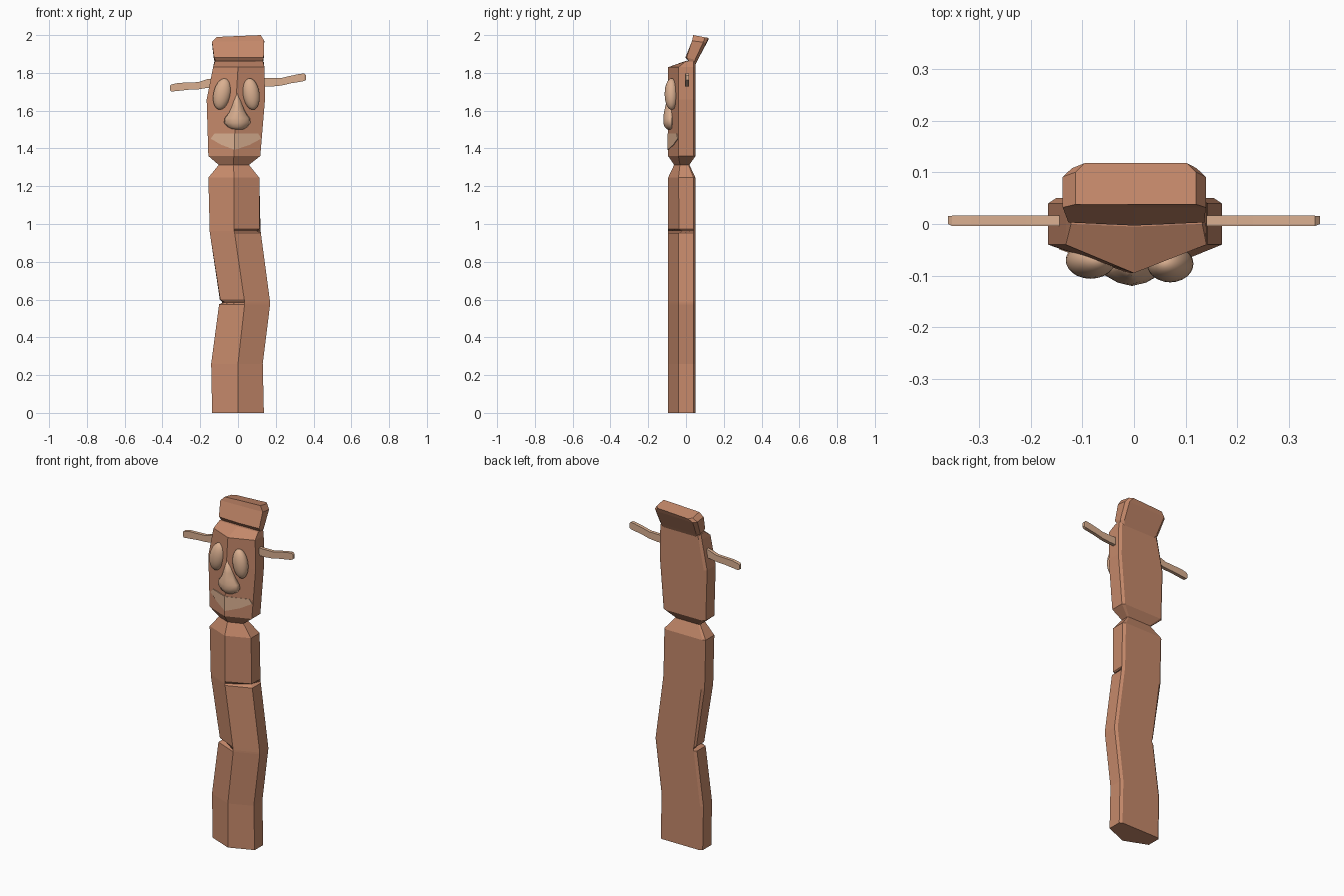
import bpy, bmesh, math
from mathutils import Matrix

if "Cube" in bpy.data.objects:
    bpy.data.objects.remove(bpy.data.objects["Cube"])


def material(name, rgb):
    m = bpy.data.materials.new(name)
    m.diffuse_color = (*rgb, 1)
    m.use_nodes = True
    m.node_tree.nodes["Principled BSDF"].inputs["Base Color"].default_value = m.diffuse_color
    return m


wood = material("brown_wood", (0.56, 0.25, 0.145))
tan = material("light_tan", (0.70, 0.43, 0.28))


def finish(bm, name, mat, smooth=False):
    bmesh.ops.recalc_face_normals(bm, faces=bm.faces)
    me = bpy.data.meshes.new(name)
    bm.to_mesh(me)
    bm.free()
    me.materials.append(mat)
    for p in me.polygons:
        p.use_smooth = smooth
    ob = bpy.data.objects.new(name, me)
    bpy.context.collection.objects.link(ob)
    return ob


def loft(name, rings, mat, smooth=False):
    """Skin a list of equal-length closed rings and cap both ends."""
    bm = bmesh.new()
    vs = [[bm.verts.new(p) for p in r] for r in rings]
    n = len(rings[0])
    for a, b in zip(vs, vs[1:]):
        for i in range(n):
            j = (i + 1) % n
            bm.faces.new((a[i], a[j], b[j], b[i]))
    bm.faces.new(vs[0])
    bm.faces.new(vs[-1])
    return finish(bm, name, mat, smooth)


def post_ring(z, xl, xm, xr, s=1, nl=0, nr=0):
    """Keel-fronted post section; nl / nr push the left / right corner in."""
    def y(v):
        return -0.022 + (v + 0.022) * s
    c = 0.015 * s
    return [(xm, y(-0.095), z), (xr - nr, y(-0.04) + nr, z), (xr, y(0.04), z),
            (xr - c, y(0.05), z), (xl + c, y(0.05), z),
            (xl + nl * 0.7, y(0.04), z), (xl + nl, y(-0.04) + nl * 0.6, z)]


# Crooked post, with two chopped notches, neck and head
stations = [
    (0, -0.137, 0, 0.137), (0.26, -0.142, 0, 0.131),
    (0.575, -0.1, 0.035, 0.17), (0.585, -0.098, 0.035, 0.17, 1, 0.028),
    (0.60, -0.102, 0.033, 0.168, 1, 0.008),
    (0.952, -0.149, -0.018, 0.121), (0.962, -0.15, -0.02, 0.12, 1, 0, 0.024),
    (0.974, -0.15, -0.02, 0.119, 1, 0, 0.004),
    (1.245, -0.157, -0.02, 0.113), (1.313, -0.102, -0.025, 0.058, 0.56),
    (1.36, -0.157, -0.022, 0.118), (1.66, -0.166, -0.01, 0.143),
    (1.83, -0.132, 0, 0.14)]
rings = [post_ring(*s) for s in stations]
# sloping top of the head, up to the foot of the crest
rings.append([(0, -0.005, 1.862), (0.132, 0.0, 1.862), (0.136, 0.04, 1.86),
              (0.122, 0.05, 1.86), (-0.112, 0.05, 1.86),
              (-0.126, 0.04, 1.86), (-0.122, 0.0, 1.862)])
loft("post_and_head", rings, wood)


# Crest leaning back above the head
def crest_ring(xl, xr, yf, zf, yb, zb, dz=0.0, ridge=0.0):
    def at(x, t):
        return (x, yf + (yb - yf) * t, zf + (zb - zf) * t + (dz if x > 0 else 0))
    c = 0.018
    return [(0, yf - ridge, zf + dz / 2), at(xr, 0), at(xr, 0.78),
            at(xr - c, 1), at(xl + c, 1), at(xl, 0.78), at(xl, 0)]


loft("crest", [
    crest_ring(-0.115, 0.128, 0.018, 1.855, 0.05, 1.845),
    crest_ring(-0.127, 0.136, 0.003, 1.882, 0.06, 1.865, 0, 0.006),
    crest_ring(-0.138, 0.139, 0.032, 1.965, 0.108, 1.955, 0.005),
    crest_ring(-0.113, 0.12, 0.038, 1.99, 0.118, 1.975, 0.01)], wood)


# Bulging eyes
def eye(name, x, rx, y, tilt):
    bm = bmesh.new()
    m = (Matrix.Translation((x, y, 1.688)) @ Matrix.Rotation(tilt, 4, 'Y')
         @ Matrix.Diagonal((rx, 0.036, 0.084, 1)))
    bmesh.ops.create_uvsphere(bm, u_segments=24, v_segments=14, radius=1, matrix=m)
    finish(bm, name, tan, True)


eye("left_eye", -0.084, 0.046, -0.07, math.radians(12))
eye("right_eye", 0.07, 0.044, -0.077, math.radians(-8))


# Nose: slim bridge flaring to broad nostrils
def nose_ring(z, w, yf, cx):
    pts = [(-1, 0), (-0.85, 0.45), (-0.4, 0.85), (0, 1), (0.4, 0.85),
           (0.85, 0.45), (1, 0), (0, -0.3)]
    return [(cx + w * a, -0.075 + (yf + 0.075) * b, z) for a, b in pts]


nose = loft("nose", [nose_ring(*r) for r in [
    (1.50, 0.03, -0.098, -0.002), (1.513, 0.052, -0.113, -0.003),
    (1.535, 0.07, -0.12, -0.004), (1.56, 0.067, -0.12, -0.004),
    (1.59, 0.045, -0.117, -0.004), (1.625, 0.031, -0.109, -0.004),
    (1.69, 0.009, -0.095, -0.006)]], tan, True)

# Mouth: thin painted plate folded over the ridge of the face
xm, zt = -0.018, 1.478


def face_y(x):
    t = (x - xm) / (0.145 if x > xm else -0.142)
    return -0.095 + 0.055 * t


bm = bmesh.new()
for outline in ([(xm, zt), (-0.125, zt), (-0.145, 1.452), (-0.09, 1.42), (xm, 1.393)],
                [(xm, zt), (0.108, zt), (0.123, 1.452), (0.06, 1.418), (xm, 1.393)]):
    front = [bm.verts.new((x, face_y(x) - 0.003, z)) for x, z in outline]
    back = [bm.verts.new((x, face_y(x) + 0.003, z)) for x, z in outline]
    bm.faces.new(front)
    bm.faces.new(back)
    for i in range(1, 4):
        bm.faces.new((front[i], front[i + 1], back[i + 1], back[i]))
    bm.faces.new((front[0], front[1], back[1], back[0]))
bmesh.ops.remove_doubles(bm, verts=bm.verts, dist=0.0001)
finish(bm, "mouth", tan)


# Thin wavy side branches: (x, middle z, half height)
def branch(name, path):
    out = []
    for i, (x, z, h) in enumerate(path):
        y0, y1 = (-0.004, 0.016) if i < len(path) - 1 else (0.0, 0.015)
        out.append([(x, y0, z - h), (x, y1, z - h), (x, y1, z + h), (x, y0, z + h)])
    loft(name, out, tan)


branch("right_branch", [(0.11, 1.75, 0.023), (0.18, 1.75, 0.022), (0.23, 1.753, 0.02),
                        (0.28, 1.765, 0.02), (0.325, 1.773, 0.021),
                        (0.35, 1.777, 0.02), (0.36, 1.775, 0.012)])
branch("left_branch", [(-0.11, 1.75, 0.025), (-0.165, 1.743, 0.023), (-0.21, 1.732, 0.019),
                       (-0.26, 1.73, 0.019), (-0.315, 1.726, 0.021),
                       (-0.352, 1.72, 0.019), (-0.36, 1.72, 0.013)])
